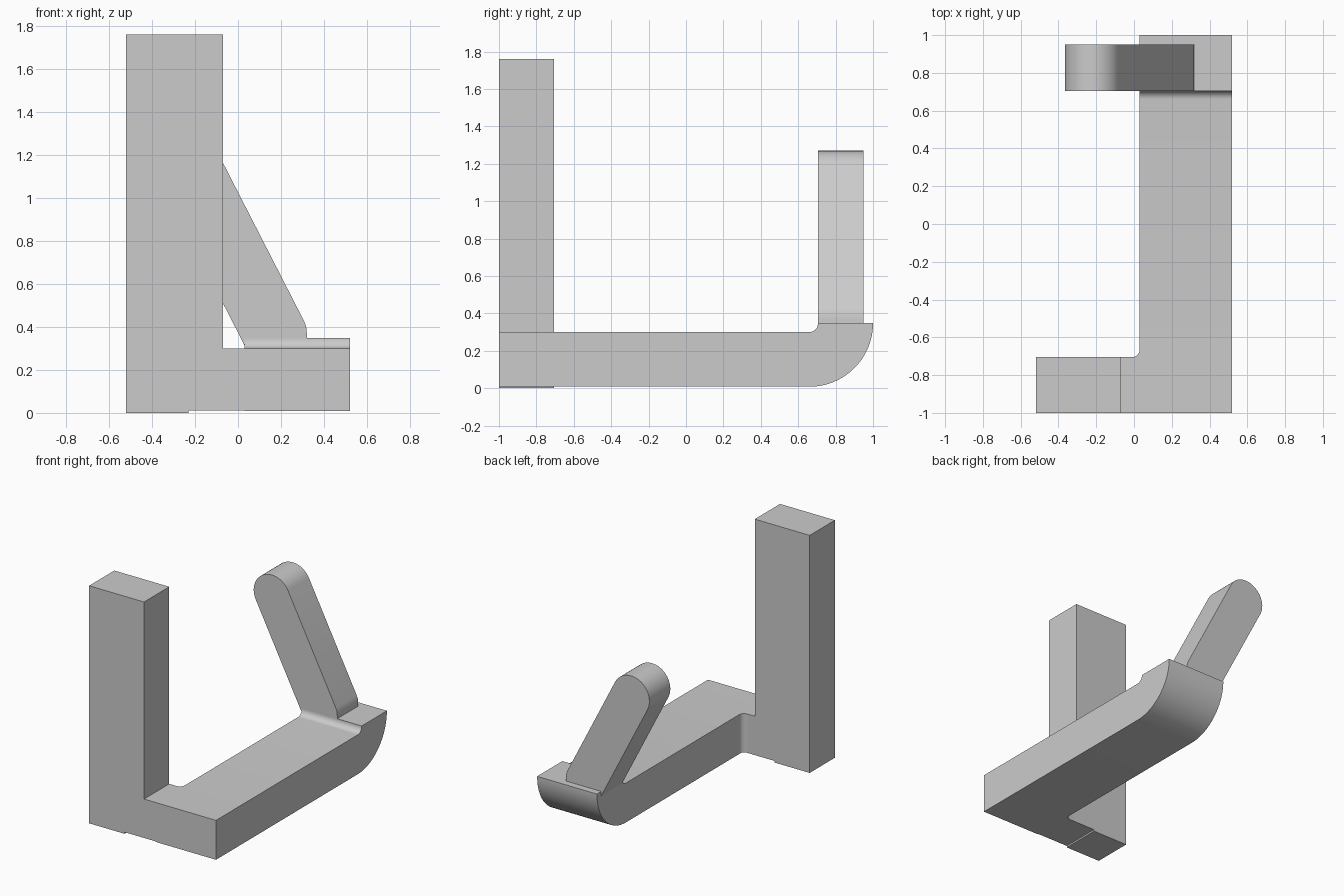
import bpy
import bmesh
from math import cos, sin, radians, atan2
from mathutils import Vector

cube = bpy.data.objects.get("Cube")
if cube:
    bpy.data.objects.remove(cube, do_unlink=True)

grey = bpy.data.materials.new("plain grey")
grey.use_nodes = True
colour = (0.6, 0.6, 0.6, 1)
grey.diffuse_color = colour
grey.node_tree.nodes["Principled BSDF"].inputs["Base Color"].default_value = colour


def arc(cx, cy, r, start, end, steps):
    """Points along a circular arc, angles in degrees."""
    angles = [radians(start + (end - start) * i / steps) for i in range(steps + 1)]
    return [(cx + r * cos(a), cy + r * sin(a)) for a in angles]


def prism(name, profile, axis, low, high):
    """Extrude a flat profile along the given axis."""
    place = {
        "x": lambda p: (low, p[0], p[1]),
        "y": lambda p: (p[0], low, p[1]),
        "z": lambda p: (p[0], p[1], low),
    }[axis]
    bm = bmesh.new()
    face = bm.faces.new([bm.verts.new(place(p)) for p in profile])
    extruded = bmesh.ops.extrude_face_region(bm, geom=[face])["geom"]
    offset = Vector([(high - low) if a == axis else 0 for a in "xyz"])
    bmesh.ops.translate(
        bm, vec=offset, verts=[v for v in extruded if isinstance(v, bmesh.types.BMVert)])
    bmesh.ops.recalc_face_normals(bm, faces=bm.faces)
    mesh = bpy.data.meshes.new(name)
    bm.to_mesh(mesh)
    bm.free()
    mesh.materials.append(grey)
    obj = bpy.data.objects.new(name, mesh)
    bpy.context.collection.objects.link(obj)
    bpy.ops.object.select_all(action="DESELECT")
    obj.select_set(True)
    bpy.context.view_layer.objects.active = obj
    bpy.ops.object.shade_smooth_by_angle(angle=radians(30))
    return obj


# Long bar with rounded underside at the back and a filleted raised step
bar = [(-1, 0.008)] + arc(0.66, 0.348, 0.34, -90, 0, 24)
bar += [(0.705, 0.348)] + arc(0.66, 0.345, 0.045, 0, -90, 8) + [(-1, 0.3)]
prism("base_bar", bar, "x", 0.03, 0.52)

# Short foot joining bar and post, filleted at the inner corner
foot = [(-0.07, -1), (0.03, -1)] + arc(-0.01, -0.665, 0.04, 0, -90, 8) + [(-0.07, -0.705)]
prism("joining_foot", foot, "z", 0.012, 0.3)

# Tall square post with a slightly relieved underside
post = [(-0.52, 0), (-0.23, 0), (-0.23, 0.012), (-0.07, 0.012), (-0.07, 1.76), (-0.52, 1.76)]
prism("front_post", post, "y", -1, -0.705)

# Leaning arm with a round tip
lean = 62.8
arm = [(0.035, 0.305), (0.32, 0.305), (0.32, 0.37), (0.317, 0.4), (0.308, 0.425)]
arm += arc(-0.216, 1.121, 0.149, 90 - lean, 270 - lean, 24)
prism("leaning_arm", arm, "y", 0.705, 0.95)
